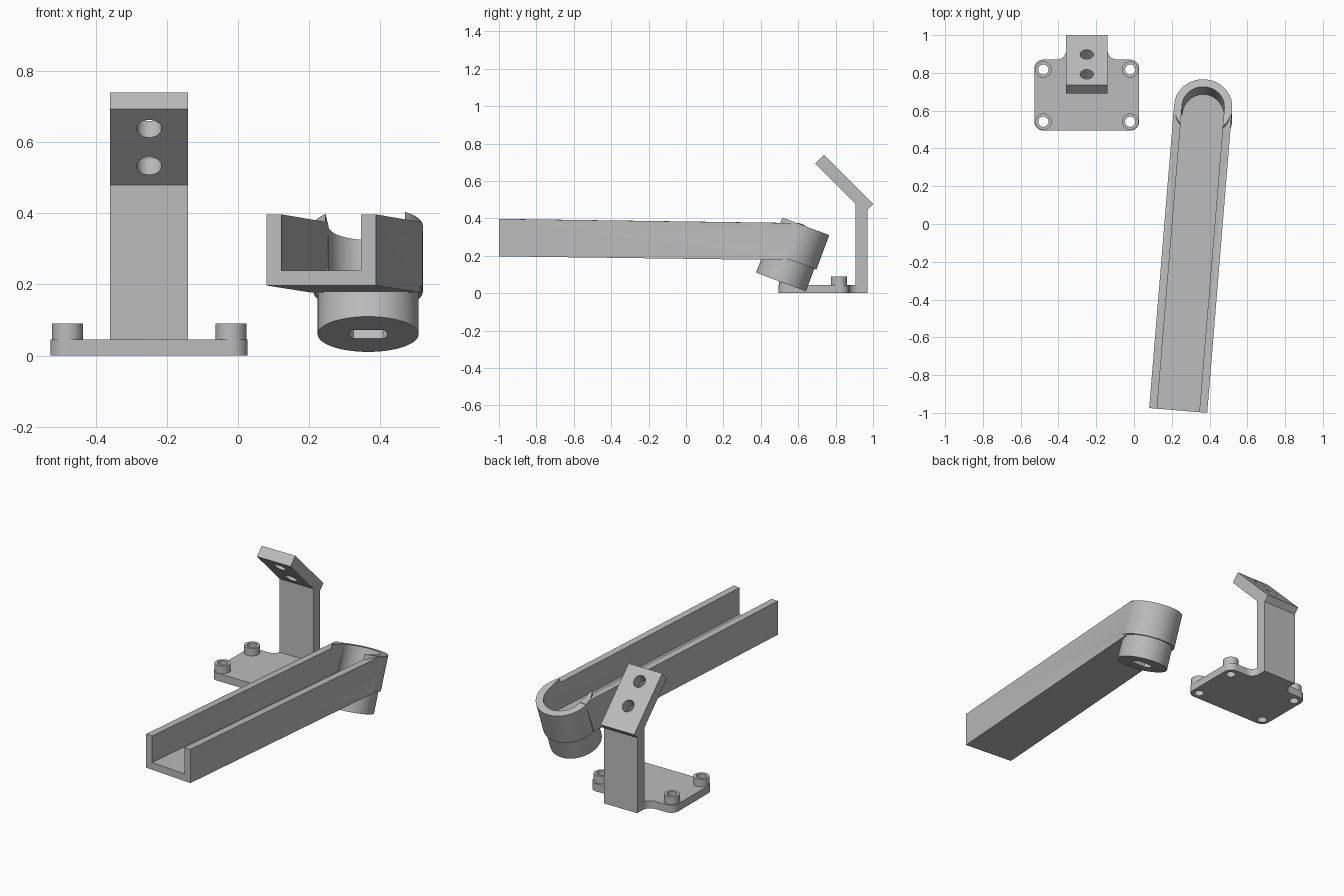
import bpy, bmesh, math
from mathutils import Matrix, Vector

if "Cube" in bpy.data.objects:
    bpy.data.objects.remove(bpy.data.objects["Cube"])

grey = bpy.data.materials.new("light_grey")
grey.diffuse_color = (0.5, 0.5, 0.5, 1)
grey.use_nodes = True
grey.node_tree.nodes["Principled BSDF"].inputs["Base Color"].default_value = grey.diffuse_color


def finish(bm, name):
    bmesh.ops.recalc_face_normals(bm, faces=bm.faces)
    me = bpy.data.meshes.new(name)
    bm.to_mesh(me)
    bm.free()
    me.materials.append(grey)
    ob = bpy.data.objects.new(name, me)
    bpy.context.collection.objects.link(ob)
    return ob


def prism(name, pts, place, lo, hi):
    """Extrude a 2D profile; place(a, b, depth) gives the 3D position."""
    bm = bmesh.new()
    ends = [[bm.verts.new(place(a, b, w)) for a, b in pts] for w in (lo, hi)]
    for ring in ends:
        bm.faces.new(ring)
    n = len(pts)
    for i in range(n):
        j = (i + 1) % n
        bm.faces.new((ends[0][i], ends[0][j], ends[1][j], ends[1][i]))
    return finish(bm, name)


def cylinder(name, r, t0, t1, frame, segs=64, cut=None):
    """Cylinder from t0 to t1 along the frame's z axis, optionally trimmed."""
    bm = bmesh.new()
    bmesh.ops.create_cone(bm, cap_ends=True, segments=segs, radius1=r, radius2=r, depth=t1 - t0,
                          matrix=frame @ Matrix.Translation((0, 0, (t0 + t1) / 2)))
    if cut:
        res = bmesh.ops.bisect_plane(bm, geom=bm.verts[:] + bm.edges[:] + bm.faces[:],
                                     plane_co=cut[0], plane_no=cut[1], clear_inner=True)
        edges = [e for e in res["geom_cut"] if isinstance(e, bmesh.types.BMEdge)]
        bmesh.ops.edgeloop_fill(bm, edges=edges)
    return finish(bm, name)


def combine(target, tool, op):
    mod = target.modifiers.new("combine", "BOOLEAN")
    mod.operation, mod.object, mod.solver = op, tool, "EXACT"
    bpy.ops.object.select_all(action="DESELECT")
    bpy.context.view_layer.objects.active = target
    target.select_set(True)
    bpy.ops.object.modifier_apply(modifier=mod.name)
    bpy.data.objects.remove(tool, do_unlink=True)


def smooth(ob):
    bpy.ops.object.select_all(action="DESELECT")
    bpy.context.view_layer.objects.active = ob
    ob.select_set(True)
    bpy.ops.object.shade_smooth_by_angle(angle=math.radians(30))


def arc(cx, cy, r, a0, a1, n=10):
    angles = [math.radians(a0 + (a1 - a0) * i / n) for i in range(n + 1)]
    return [(cx + r * math.cos(a), cy + r * math.sin(a)) for a in angles]


# ---- mounting bracket: rounded base with a filleted rear tab
MX = -0.25
outline = (arc(MX - .231, .541, .046, 180, 270) + arc(MX + .231, .541, .046, 270, 360)
           + arc(MX + .231, .824, .046, 0, 90) + arc(MX + .16, .92, .05, 270, 180)
           + [(MX + .11, .97), (MX - .11, .97)]
           + arc(MX - .16, .92, .05, 0, -90) + arc(MX - .231, .824, .046, 90, 180))
bracket = prism("mounting_bracket", outline, lambda a, b, w: (a, b, w), 0, .045)

# upright with the plate bent forward at 45 degrees
side = [(.905, 0), (.97, 0), (.97, .447), (1.0, .477), (.737, .74), (.691, .694), (.905, .48)]
upright = prism("upright", side, lambda a, b, w: (w, a, b), MX - .11, MX + .11)
combine(bracket, upright, "UNION")

# screw bosses and their through holes
spots = [(MX + sx * .23, y) for sx in (-1, 1) for y in (.5415, .8175)]
for x, y in spots:
    at = Matrix.Translation((x, y, 0))
    combine(bracket, cylinder("boss", .0435, .01, .09, at, 40), "UNION")
for x, y in spots:
    at = Matrix.Translation((x, y, 0))
    combine(bracket, cylinder("boss_hole", .027, -.1, .2, at, 32), "DIFFERENCE")

# two holes through the bent plate
for y, z in ((.747, .638), (.852, .533)):
    at = Matrix.Translation((MX, y, z)) @ Matrix.Rotation(math.radians(-45), 4, "X")
    combine(bracket, cylinder("plate_hole", .035, -.05, .15, at, 32), "DIFFERENCE")
smooth(bracket)

# ---- channel arm: side profile swept across its width, turned slightly
YAW = math.radians(4.7)
along = Vector((math.sin(YAW), math.cos(YAW), 0))
across = Vector((math.cos(YAW), -math.sin(YAW), 0))
front = Vector((.234, -.987, 0))


def arm_place(d, z, w):
    return front + along * d + across * w + Vector((0, 0, z))


arm = prism("channel_arm", [(0, .197), (1.545, .177), (1.614, .364), (1.585, .375), (0, .397)],
            arm_place, -.154, .154)

# tilted round socket at the rear of the arm, with a narrower neck below
tilt = Matrix.Translation((.366, .508, .06)) @ Matrix.Rotation(-math.atan2(.35, .937), 4, "X")
combine(arm, cylinder("socket", .154, .128, .325, tilt), "UNION")
combine(arm, cylinder("neck", .142, 0, .15, tilt), "UNION")

# hollow out the channel and the rounded end above one shared floor
channel = prism("channel_cutter", [(-.1, .241), (1.56, .219), (1.665, .5), (-.1, .5)],
                arm_place, -.112, .112)
combine(arm, channel, "DIFFERENCE")
bore = cylinder("bore_cutter", .112, .05, .6, tilt, cut=((0, .567, .219), (0, .0133, 1)))
combine(arm, bore, "DIFFERENCE")

# flat-sided shaft pocket in the underside of the neck
a = math.degrees(math.asin(.036 / .055))
slot = arc(0, 0, .055, -a, a) + arc(0, 0, .055, 180 - a, 180 + a)
pocket = prism("shaft_pocket", slot, lambda p, q, w: tilt @ Vector((p, q, w)), -.05, .1)
combine(arm, pocket, "DIFFERENCE")
smooth(arm)
